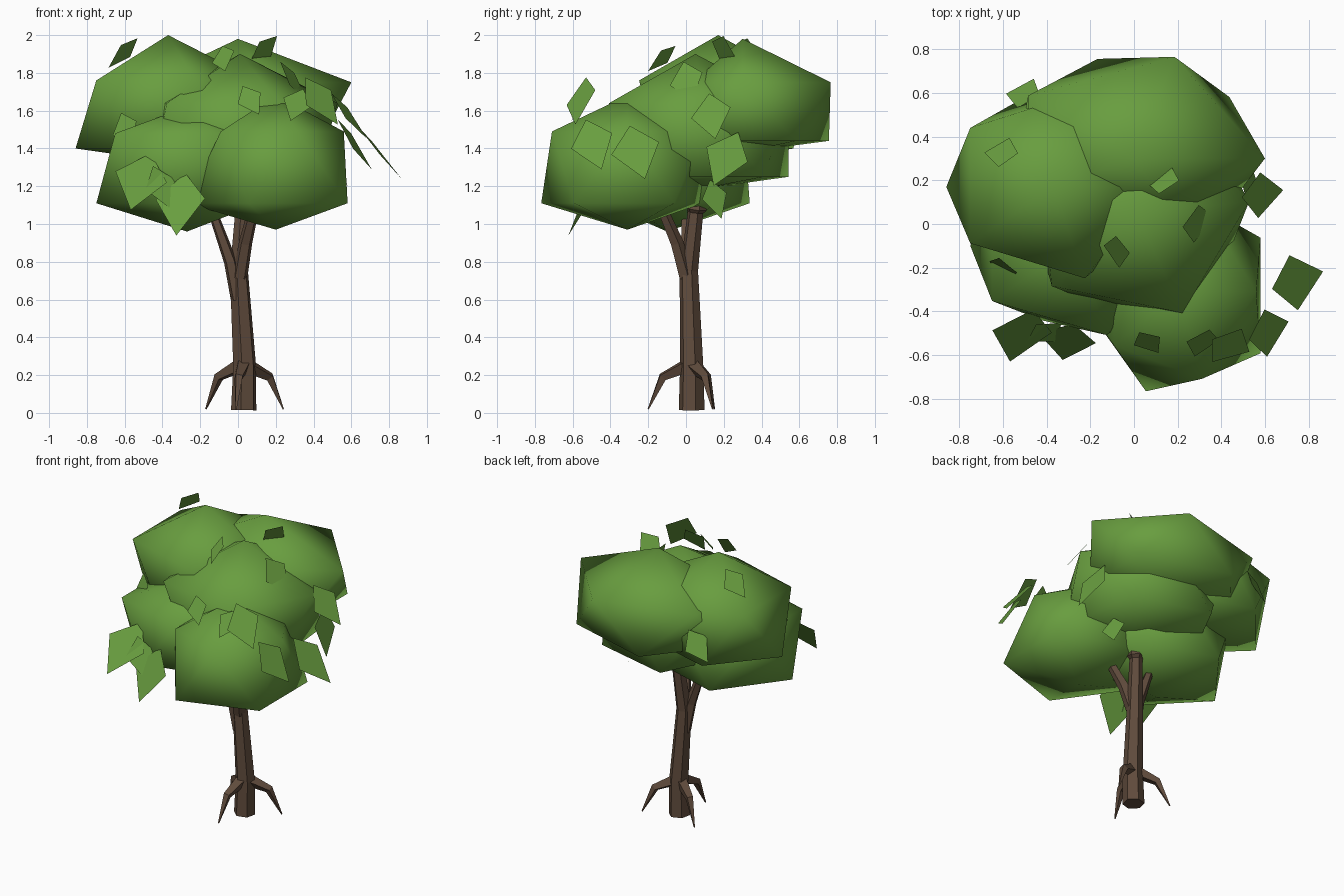
import bpy, bmesh, math
from mathutils import Vector, Matrix

cube = bpy.data.objects.get("Cube")
if cube:
    bpy.data.objects.remove(cube, do_unlink=True)


def material(name, rgb):
    m = bpy.data.materials.new(name)
    m.use_nodes = True
    m.diffuse_color = (*rgb, 1)
    m.node_tree.nodes["Principled BSDF"].inputs["Base Color"].default_value = (*rgb, 1)
    return m


GREEN = material("leaf green", (0.14, 0.34, 0.05))
BROWN = material("bark brown", (0.115, 0.07, 0.045))


def finish(name, bm, mat, smooth=False):
    mesh = bpy.data.meshes.new(name)
    for f in bm.faces:
        f.smooth = smooth
    bm.to_mesh(mesh)
    bm.free()
    mesh.materials.append(mat)
    ob = bpy.data.objects.new(name, mesh)
    bpy.context.collection.objects.link(ob)
    return ob


def clump(name, x, y, bottom, lower, upper, top, twist=0):
    """Twenty-sided ball; each ring is (z, side radius, back radius, front radius)."""
    bm = bmesh.new()
    bmesh.ops.create_icosphere(bm, subdivisions=1, radius=1)
    for v in bm.verts:
        if abs(v.co.z) > 0.9:
            v.co = (x, y, top if v.co.z > 0 else bottom)
        else:
            z, side, back, front = upper if v.co.z > 0 else lower
            a = math.atan2(v.co.y, v.co.x) + math.radians(twist)
            depth = back if math.sin(a) > 0 else front
            v.co = (x + side * math.cos(a), y + depth * math.sin(a), z)
    finish(name, bm, GREEN, True)


def limb(name, path, sides=5):
    """Flat-sided tapering tube; path holds (x, y, z, radius)."""
    bm = bmesh.new()
    pts = [Vector(p[:3]) for p in path]
    rings = []
    for i, p in enumerate(pts):
        d = pts[min(i + 1, len(pts) - 1)] - pts[max(i - 1, 0)]
        turn = Vector((0, 0, 1)).rotation_difference(d)
        ring = []
        for k in range(sides):
            a = math.tau * k / sides + 0.3
            off = Vector((math.cos(a), math.sin(a), 0)) * path[i][3]
            ring.append(bm.verts.new(p + turn @ off))
        rings.append(ring)
    for a, b in zip(rings, rings[1:]):
        for k in range(sides):
            j = (k + 1) % sides
            bm.faces.new((a[k], a[j], b[j], b[k]))
    bm.faces.new(rings[0][::-1])
    bm.faces.new(rings[-1])
    bmesh.ops.recalc_face_normals(bm, faces=bm.faces)
    finish(name, bm, BROWN)


def leaf(name, centre, normal, roll, size):
    """Loose kite-shaped leaf hanging with its tip down."""
    bm = bmesh.new()
    n = Vector(normal).normalized()
    side = Vector((0, 0, 1)).cross(n).normalized()
    frame = Matrix((side, n.cross(side), n)).transposed() @ Matrix.Rotation(roll, 3, "Z")
    kite = ((0, -1.2), (0.8, 0.1), (0.1, 1.0), (-0.75, 0.05))
    bm.faces.new([bm.verts.new(Vector(centre) + frame @ Vector((u * size, v * size, 0)))
                  for u, v in kite])
    finish(name, bm, GREEN)


# Foliage
clump("left_crown", -0.37, 0.17, 1.33, (1.4, 0.49, 0.42, 0.34), (1.76, 0.47, 0.46, 0.44), 2.0)
clump("back_crown", 0.0, 0.3, 1.38, (1.44, 0.54, 0.48, 0.36), (1.75, 0.6, 0.49, 0.28), 1.98)
clump("middle_crown", 0.01, 0.05, 1.18, (1.25, 0.47, 0.54, 0.46), (1.64, 0.52, 0.5, 0.5), 1.9, 6)
clump("front_left_crown", -0.27, -0.1, 0.96, (1.11, 0.48, 0.46, 0.36), (1.48, 0.47, 0.43, 0.43), 1.62)
clump("front_right_crown", 0.2, -0.31, 0.97, (1.11, 0.47, 0.42, 0.48), (1.49, 0.36, 0.42, 0.42), 1.68)

# Trunk and branches
limb("trunk", [(0.03, 0.03, 0.015, 0.07), (0.035, 0.03, 0.25, 0.063), (0.005, 0.015, 0.75, 0.05),
               (0.025, 0.05, 1.06, 0.042), (0.03, 0.055, 1.08, 0.056), (0.035, 0.06, 1.13, 0.04)], 6)
limb("left_branch", [(0.0, 0.01, 0.6, 0.04), (-0.04, 0.0, 0.8, 0.036), (-0.14, 0.0, 1.08, 0.025)])
limb("front_branch", [(0.01, 0.0, 0.72, 0.042), (0.04, -0.05, 0.9, 0.037), (0.09, -0.14, 1.11, 0.028)])

# Roots, arching out and down to a point
for name, x, y in (("right_root", 0.24, 0.14), ("front_root", -0.01, -0.2), ("left_root", -0.17, 0.15)):
    tip = Vector((x, y, 0.02))
    base = Vector((0.03, 0.025, 0.26))
    knee = base.lerp(tip, 0.66)
    limb(name, [(*base, 0.045), (knee.x, knee.y, 0.19, 0.027), (*tip, 0.004)], 4)

# Loose leaves: centre, normal, roll, size
leaves = [
    ((-0.6, 0.33, 1.91), (-0.6, 0.5, 0.6), 0.5, 0.1),
    ((-0.08, -0.12, 1.88), (-0.5, -0.6, 0.6), 0.6, 0.09),
    ((0.14, 0.2, 1.92), (-0.55, 0.6, 0.5), 0.6, 0.1),
    ((0.29, 0.0, 1.76), (0.8, -0.3, 0.5), 0.4, 0.12),
    ((0.06, -0.54, 1.66), (0, -0.8, 0.5), 0.5, 0.09),
    ((0.31, -0.54, 1.64), (0.2, -0.8, 0.5), -0.4, 0.1),
    ((0.43, -0.56, 1.66), (0.5, -0.7, 0.5), 0.4, 0.14),
    ((0.61, -0.5, 1.43), (0.8, -0.15, 0.5), 0.4, 0.15),
    ((0.74, -0.27, 1.39), (0.8, -0.05, 0.65), 0.3, 0.17),
    ((0.58, 0.13, 1.58), (0.8, -0.2, 0.6), 0.3, 0.14),
    ((0.52, 0.21, 1.36), (0.9, 0.1, 0.3), -0.4, 0.15),
    ((0.3, 0.15, 1.14), (0.8, 0.4, 0.3), 0.2, 0.1),
    ((-0.6, -0.2, 1.5), (-0.5, -0.8, 0.3), 0.5, 0.1),
    ((-0.52, -0.5, 1.24), (0.1, -0.8, 0.6), -0.3, 0.18),
    ((-0.41, -0.5, 1.2), (0.3, -0.8, 0.4), 0.3, 0.12),
    ((-0.31, -0.53, 1.12), (-0.15, -0.85, 0.45), 0.0, 0.17),
    ((-0.5, 0.6, 1.55), (-0.6, 0.6, 0.5), 0.5, 0.11),
]
for i, (c, n, roll, size) in enumerate(leaves):
    leaf(f"loose_leaf_{i + 1}", c, n, roll, size)
